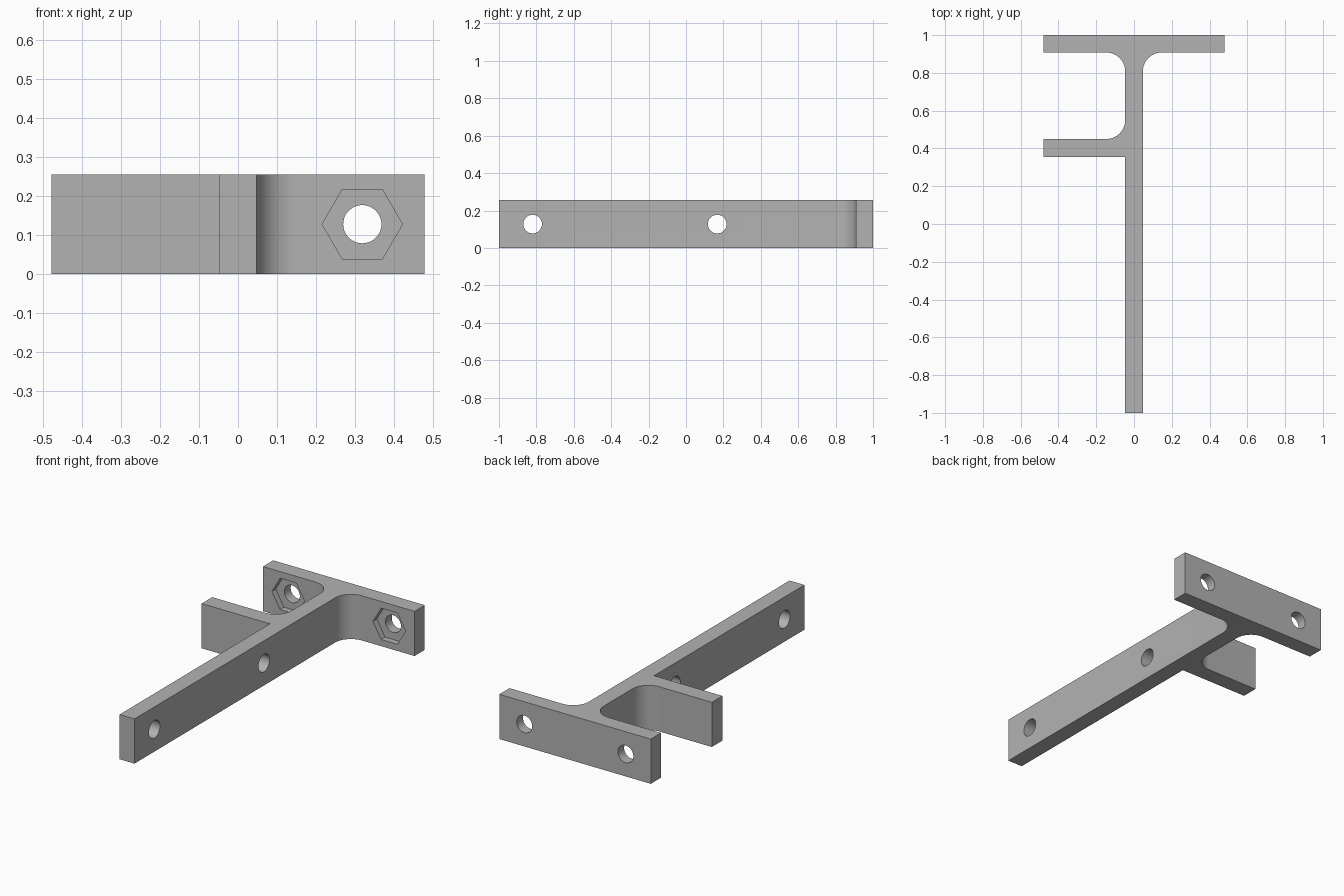
import bpy
import bmesh
from math import pi, cos, sin
from mathutils import Matrix

HEIGHT = 0.255
MID = HEIGHT / 2
HALF = 0.047      # half thickness of the long bar
WIDE = 0.478      # half width of the cross plate
FILLET = 0.1

cube = bpy.data.objects.get("Cube")
if cube:
    bpy.data.objects.remove(cube, do_unlink=True)

grey = bpy.data.materials.new("plain grey")
grey.use_nodes = True
grey.diffuse_color = (0.45, 0.45, 0.45, 1)
grey.node_tree.nodes["Principled BSDF"].inputs["Base Color"].default_value = grey.diffuse_color


def arc(cx, cy, start, end, steps=16):
    """Points of a fillet arc, angles in quarter turns."""
    angles = [(start + (end - start) * i / steps) * pi / 2 for i in range(steps + 1)]
    return [(cx + FILLET * cos(a), cy + FILLET * sin(a)) for a in angles]


def add_object(name, bm):
    bmesh.ops.recalc_face_normals(bm, faces=bm.faces)
    mesh = bpy.data.meshes.new(name)
    bm.to_mesh(mesh)
    bm.free()
    mesh.materials.append(grey)
    obj = bpy.data.objects.new(name, mesh)
    bpy.context.collection.objects.link(obj)
    return obj


def cutter(name, sides, radius, length, location, axis):
    """Prism lying along x or y, used to cut the bracket."""
    turn = Matrix.Rotation(pi / 2, 4, "Y" if axis == "x" else "X")
    bm = bmesh.new()
    bmesh.ops.create_cone(bm, cap_ends=True, segments=sides, radius1=radius,
                          radius2=radius, depth=length,
                          matrix=Matrix.Translation(location) @ turn)
    # a hexagon needs its corners pointing sideways
    if sides == 6:
        xs = [v.co.x for v in bm.verts]
        if max(xs) - min(xs) < 1.9 * radius:
            bmesh.ops.rotate(bm, verts=bm.verts, cent=location,
                             matrix=Matrix.Rotation(pi / 6, 3, "Y"))
    obj = add_object(name, bm)
    obj.hide_render = True
    obj.hide_viewport = True
    return obj


# Bracket outline: long bar, cross plate, side arm and three inner fillets
inner = HALF + FILLET
plate_y, arm_front, arm_back = 0.908, 0.355, 0.45
outline = [(-HALF, -1), (HALF, -1)]
outline += arc(inner, plate_y - FILLET, 2, 1)
outline += [(WIDE, plate_y), (WIDE, 1), (-WIDE, 1), (-WIDE, plate_y)]
outline += arc(-inner, plate_y - FILLET, 1, 0)
outline += arc(-inner, arm_back + FILLET, 0, -1)
outline += [(-WIDE, arm_back), (-WIDE, arm_front), (-HALF, arm_front)]

bm = bmesh.new()
base = bm.faces.new([bm.verts.new((x, y, 0)) for x, y in outline])
top = bmesh.ops.extrude_face_region(bm, geom=[base])["geom"]
bmesh.ops.translate(bm, vec=(0, 0, HEIGHT),
                    verts=[v for v in top if isinstance(v, bmesh.types.BMVert)])
bracket = add_object("bracket", bm)

# Bolt holes through the bar, and holes with nut pockets in the plate
POCKET = 0.035
cutters = [cutter("bar_hole_cutter", 48, 0.05, 0.3, (0, y, MID), "x")
           for y in (-0.82, 0.167)]
for x in (-0.319, 0.319):
    cutters.append(cutter("plate_hole_cutter", 48, 0.049, 0.2, (x, 0.97, MID), "y"))
    cutters.append(cutter("nut_pocket_cutter", 6, 0.103, 2 * POCKET, (x, plate_y, MID), "y"))

for tool in cutters:
    mod = bracket.modifiers.new(tool.name, "BOOLEAN")
    mod.operation = "DIFFERENCE"
    mod.solver = "EXACT"
    mod.object = tool

# Apply the cuts, then shade the curves smooth
bpy.ops.object.select_all(action="DESELECT")
bpy.context.view_layer.objects.active = bracket
bracket.select_set(True)
for mod in list(bracket.modifiers):
    bpy.ops.object.modifier_apply(modifier=mod.name)
for tool in cutters:
    bpy.data.objects.remove(tool, do_unlink=True)
bpy.ops.object.shade_smooth_by_angle(angle=pi / 6)
